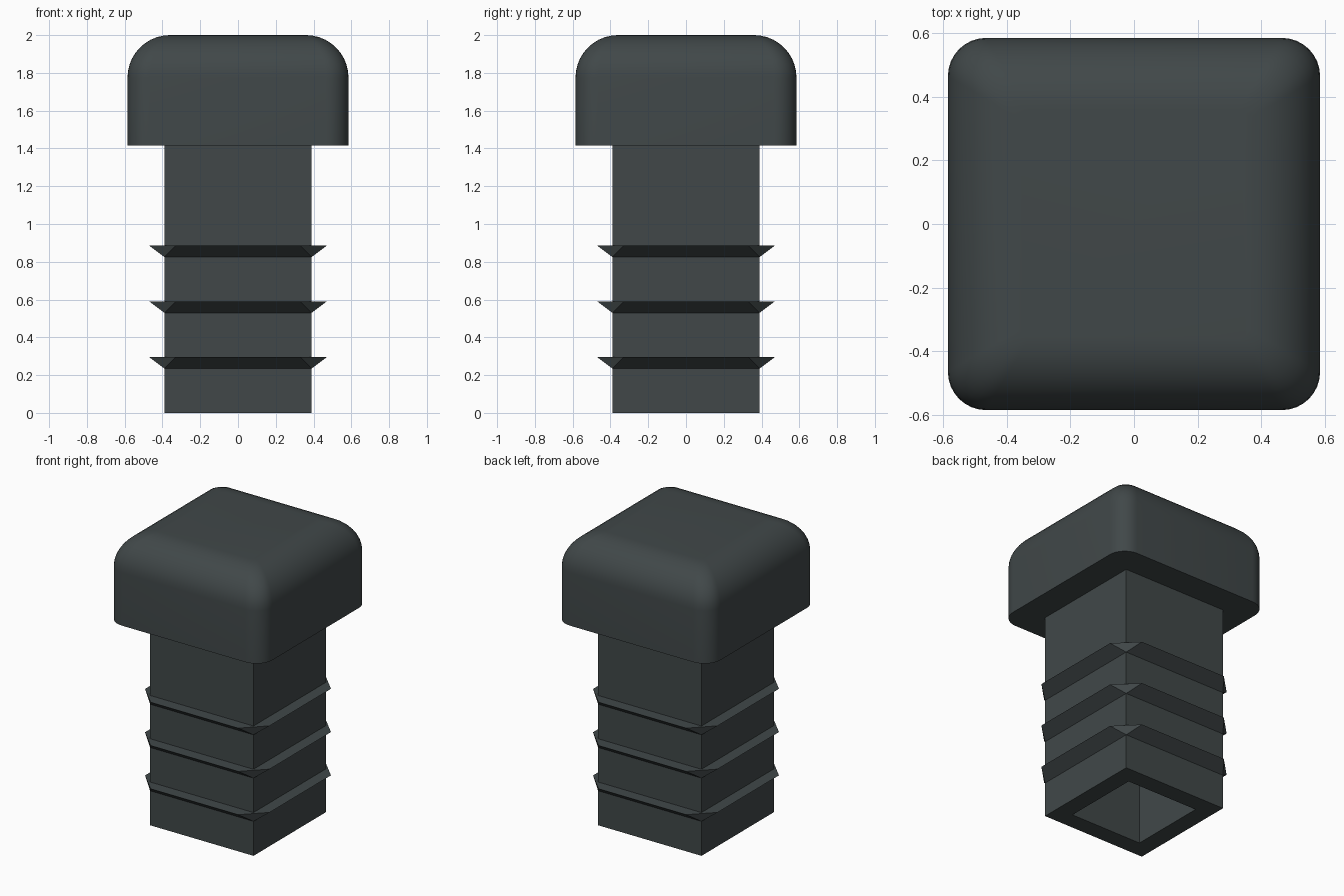
import bpy, bmesh
from math import sin, cos, pi

if "Cube" in bpy.data.objects:
    bpy.data.objects.remove(bpy.data.objects["Cube"])

mat = bpy.data.materials.new("dark_plastic")
mat.diffuse_color = (0.052, 0.064, 0.066, 1)
mat.use_nodes = True
mat.node_tree.nodes["Principled BSDF"].inputs["Base Color"].default_value = mat.diffuse_color


def finish(bm, name):
    bmesh.ops.remove_doubles(bm, verts=bm.verts, dist=1e-5)
    bmesh.ops.recalc_face_normals(bm, faces=bm.faces)
    me = bpy.data.meshes.new(name)
    bm.to_mesh(me)
    bm.free()
    ob = bpy.data.objects.new(name, me)
    ob.data.materials.append(mat)
    bpy.context.collection.objects.link(ob)
    return ob


def ring(bm, pts, z):
    return [bm.verts.new((x, y, z)) for x, y in pts]


def bridge(bm, a, b):
    n = len(a)
    for i in range(n):
        j = (i + 1) % n
        bm.faces.new((a[i], a[j], b[j], b[i]))


def square(h):
    return [(h, -h), (h, h), (-h, h), (-h, -h)]


def rounded_square(h, r, seg=8):
    pts = []
    for k, (sx, sy) in enumerate([(1, 1), (-1, 1), (-1, -1), (1, -1)]):
        for i in range(seg + 1):
            a = (k + i / seg) * pi / 2
            pts.append((sx * (h - r) + r * cos(a), sy * (h - r) + r * sin(a)))
    return pts


# Head: rounded square block with a large fillet around the top
H, R, CORNER, STEPS = 0.585, 0.225, 0.12, 10
bm = bmesh.new()
rings = [ring(bm, rounded_square(H, CORNER), 1.415)]
for s in range(STEPS + 1):
    a = s / STEPS * pi / 2
    inset = R * (1 - cos(a))
    r = CORNER - (CORNER - 0.03) * inset / R
    rings.append(ring(bm, rounded_square(H - inset, r), 2 - R + R * sin(a)))
for a, b in zip(rings, rings[1:]):
    bridge(bm, a, b)
bm.faces.new(rings[0])
bm.faces.new(rings[-1])
head = finish(bm, "head")
bpy.context.view_layer.objects.active = head
head.select_set(True)
bpy.ops.object.shade_smooth_by_angle(angle=0.6)

# Shaft: hollow square tube, open at the bottom
S = 0.39
bm = bmesh.new()
loops = [ring(bm, square(h), z) for h, z in
         [(S, 1.415), (S, 0), (0.27, 0), (0.27, 1.415)]]
for a, b in zip(loops, loops[1:]):
    bridge(bm, a, b)
finish(bm, "shaft")

# Fins: flat on top, flared underside, chamfered corners
TIP, CUT = 0.47, 0.33
octagon = [(CUT, -TIP), (TIP, -CUT), (TIP, CUT), (CUT, TIP),
           (-CUT, TIP), (-TIP, CUT), (-TIP, -CUT), (-CUT, -TIP)]
for n in range(3):
    z = 0.235 + 0.295 * n
    bm = bmesh.new()
    outer = ring(bm, octagon, z + 0.06)
    for base in (ring(bm, square(S), z), ring(bm, square(S), z + 0.06)):
        for i in range(4):
            j = (i + 1) % 4
            p, q, nxt = outer[2 * i], outer[2 * i + 1], outer[(2 * i + 2) % 8]
            bm.faces.new((base[i], p, q))
            bm.faces.new((base[i], q, nxt, base[j]))
    finish(bm, f"fin_{n + 1}")
